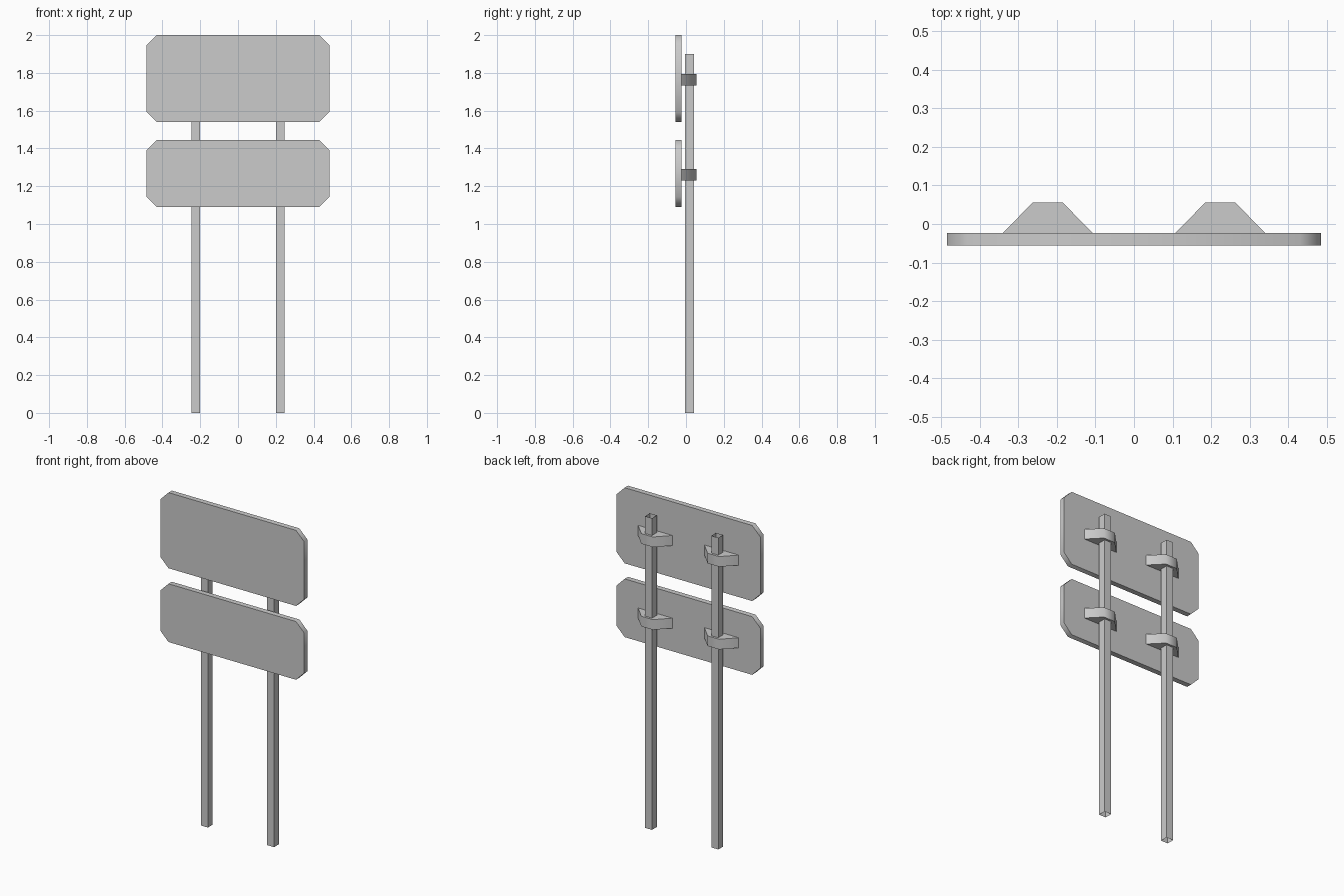
import bpy, bmesh, math

if "Cube" in bpy.data.objects:
    bpy.data.objects.remove(bpy.data.objects["Cube"])


def extruded(name, outline, direction, caps=True):
    """Make an object by extruding a closed outline along a direction."""
    bm = bmesh.new()
    face = bm.faces.new([bm.verts.new(p) for p in outline])
    out = bmesh.ops.extrude_face_region(bm, geom=[face], use_keep_orig=True)
    moved = [v for v in out["geom"] if isinstance(v, bmesh.types.BMVert)]
    bmesh.ops.translate(bm, verts=moved, vec=direction)
    bmesh.ops.recalc_face_normals(bm, faces=bm.faces)
    if not caps:
        ends = [f for f in bm.faces if abs(f.normal.z) > 0.9]
        bmesh.ops.delete(bm, geom=ends, context="FACES_ONLY")
    mesh = bpy.data.meshes.new(name)
    bm.to_mesh(mesh)
    bm.free()
    obj = bpy.data.objects.new(name, mesh)
    bpy.context.collection.objects.link(obj)
    return obj


def smooth(obj):
    bpy.ops.object.select_all(action="DESELECT")
    obj.select_set(True)
    bpy.context.view_layer.objects.active = obj
    bpy.ops.object.shade_smooth_by_angle(angle=math.radians(50))


FRONT, BACK = -0.0555, 0.0555
PANEL_BACK = -0.023
POST_X = 0.2235

# Sign panels with clipped corners
for name, z0, z1 in (("upper_panel", 1.539, 2.0), ("lower_panel", 1.089, 1.444)):
    w, c = 0.485, 0.055
    outline = [(-w + c, z0), (w - c, z0), (w, z0 + c), (w, z1 - c),
               (w - c, z1), (-w + c, z1), (-w, z1 - c), (-w, z0 + c)]
    smooth(extruded(name, [(x, FRONT, z) for x, z in outline],
                    (0, PANEL_BACK - FRONT, 0)))

for side, sx in (("left", -1), ("right", 1)):
    x = sx * POST_X

    # Square tube posts, open at both ends
    h, y0, y1 = 0.0235, -0.005, 0.042
    extruded(side + "_post",
             [(x - h, y0, 0), (x + h, y0, 0), (x + h, y1, 0), (x - h, y1, 0)],
             (0, 0, 1.9), caps=False)

    # Trapezoid clamps holding the panels to the posts
    for level, z in (("upper", 1.733), ("lower", 1.229)):
        base, top = 0.116, 0.039
        smooth(extruded(f"{side}_{level}_clamp",
                        [(x - base, PANEL_BACK, z), (x + base, PANEL_BACK, z),
                         (x + top, BACK, z), (x - top, BACK, z)],
                        (0, 0, 0.062)))
